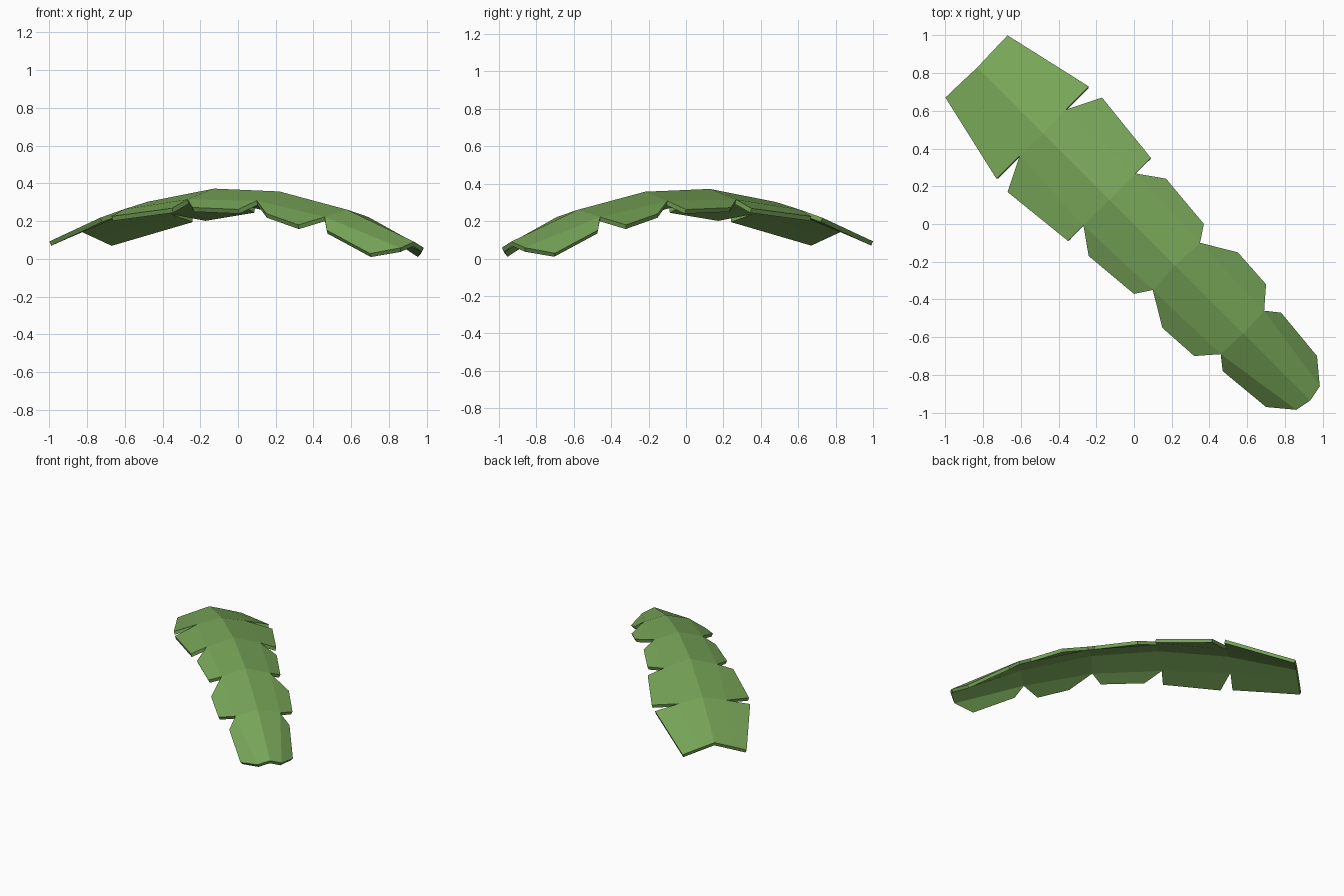
import bpy, bmesh, math

if "Cube" in bpy.data.objects:
    bpy.data.objects.remove(bpy.data.objects["Cube"])

# Leaf half-profile: u runs along the midrib, v outwards, z up (top surface)
# Ribs: midrib (u, z), then inner notch point (u, v, z)
ribs = [
    ((-1.174, 0.165), (-1.178, 0.115, 0.13)),
    ((-0.680, 0.302), (-0.684, 0.174, 0.262)),
    ((-0.180, 0.372), (-0.184, 0.195, 0.315)),
    ((0.310, 0.357), (0.318, 0.177, 0.308)),
    ((0.820, 0.260), (0.813, 0.163, 0.222)),
    ((1.322, 0.090), (1.305, 0.088, 0.058)),
]
# Outer two corners of each lobe
lobes = [
    ((-1.181, 0.233, 0.092), (-0.686, 0.346, 0.218)),
    ((-0.594, 0.354, 0.225), (-0.184, 0.311, 0.268)),
    ((-0.050, 0.290, 0.272), (0.262, 0.262, 0.262)),
    ((0.495, 0.283, 0.240), (0.721, 0.269, 0.180)),
    ((0.884, 0.219, 0.152), (1.181, 0.191, 0.028)),
]

green = bpy.data.materials.new("leaf green")
green.diffuse_color = (0.19, 0.385, 0.10, 1)
green.use_nodes = True
green.node_tree.nodes["Principled BSDF"].inputs["Base Color"].default_value = green.diffuse_color

# Half of the blade: an inner strip by the midrib plus one lobe per segment
bm = bmesh.new()
mid = [bm.verts.new((u, 0, z)) for (u, z), _ in ribs]
notch = [bm.verts.new(p) for _, p in ribs]
for i, (a, b) in enumerate(lobes):
    va, vb = bm.verts.new(a), bm.verts.new(b)
    bm.faces.new((mid[i], mid[i + 1], notch[i + 1], notch[i]))
    bm.faces.new((notch[i], notch[i + 1], vb, va))
for f in bm.faces:
    f.normal_update()
    if f.normal.z < 0:
        f.normal_flip()
mesh = bpy.data.meshes.new("leaf_blade")
bm.to_mesh(mesh)
bm.free()
mesh.materials.append(green)

leaf = bpy.data.objects.new("leaf_blade", mesh)
bpy.context.collection.objects.link(leaf)
leaf.rotation_euler.z = -math.pi / 4

# Mirror across the midrib, then thicken downwards
mirror = leaf.modifiers.new("mirror", 'MIRROR')
mirror.use_axis = (False, True, False)
solid = leaf.modifiers.new("thickness", 'SOLIDIFY')
solid.thickness = 0.025
solid.offset = -1
